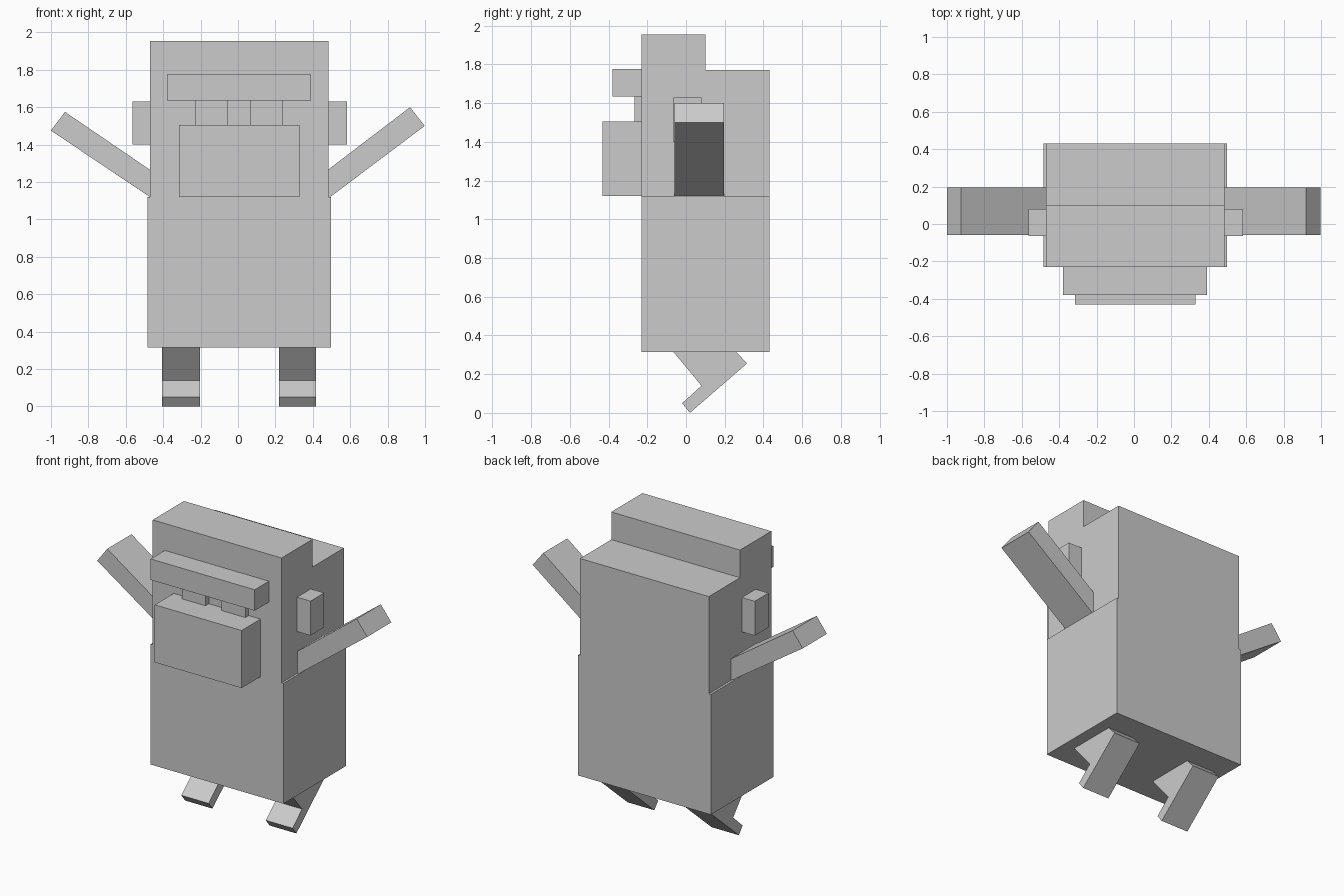
import bpy
import bmesh
from mathutils import Vector

cube = bpy.data.objects.get("Cube")
if cube:
    bpy.data.objects.remove(cube)

# Single plain grey
grey = bpy.data.materials.new("light_grey")
grey.use_nodes = True
color = (0.6, 0.6, 0.6, 1)
grey.diffuse_color = color
grey.node_tree.nodes["Principled BSDF"].inputs["Base Color"].default_value = color


def extrude_profile(name, points, axis, low, high):
    """Prism from a 2D outline, extruded along 'x' or 'y' between low and high."""
    def place(p, d):
        return (d, p[0], p[1]) if axis == "x" else (p[0], d, p[1])
    bm = bmesh.new()
    face = bm.faces.new([bm.verts.new(place(p, low)) for p in points])
    result = bmesh.ops.extrude_face_region(bm, geom=[face])
    verts = [g for g in result["geom"] if isinstance(g, bmesh.types.BMVert)]
    shift = Vector(place((0, 0), high - low))
    bmesh.ops.translate(bm, verts=verts, vec=shift)
    bmesh.ops.recalc_face_normals(bm, faces=bm.faces)
    mesh = bpy.data.meshes.new(name)
    bm.to_mesh(mesh)
    bm.free()
    mesh.materials.append(grey)
    obj = bpy.data.objects.new(name, mesh)
    bpy.context.collection.objects.link(obj)
    return obj


def box(name, x, y, z):
    outline = [(y[0], z[0]), (y[1], z[0]), (y[1], z[1]), (y[0], z[1])]
    return extrude_profile(name, outline, "x", *x)


# Torso and stepped head
box("torso", (-0.485, 0.497), (-0.23, 0.43), (0.315, 1.12))
head = [(-0.23, 1.12), (0.43, 1.12), (0.43, 1.77), (0.10, 1.77), (0.10, 1.955), (-0.23, 1.955)]
extrude_profile("head", head, "x", -0.47, 0.483)

# Face
box("brow", (-0.38, 0.39), (-0.38, -0.22), (1.635, 1.775))
box("muzzle", (-0.315, 0.328), (-0.43, -0.22), (1.12, 1.505))
for side, x in (("right", (-0.23, -0.055)), ("left", (0.065, 0.24))):
    box(side + "_eye", x, (-0.265, -0.22), (1.5, 1.64))

# Ears
for side, x in (("right", (-0.565, -0.45)), ("left", (0.46, 0.582))):
    box(side + "_ear", x, (-0.065, 0.08), (1.40, 1.63))

# Raised arms, rooted inside the body
left_arm = [(0.40, 1.05), (0.998, 1.50), (0.92, 1.60), (0.33, 1.15)]
right_arm = [(-0.40, 1.072), (-1.0, 1.475), (-0.925, 1.575), (-0.34, 1.176)]
extrude_profile("left_arm", left_arm, "y", -0.06, 0.195)
extrude_profile("right_arm", right_arm, "y", -0.06, 0.195)

# Slanted legs with tilted feet
leg = [(-0.065, 0.315), (0.08, 0.14), (-0.02, 0.05), (0.02, 0.0),
       (0.315, 0.255), (0.26, 0.315), (0.17, 0.42), (-0.15, 0.42)]
for side, x in (("right", (-0.405, -0.203)), ("left", (0.22, 0.418))):
    extrude_profile(side + "_leg", leg, "x", *x)
